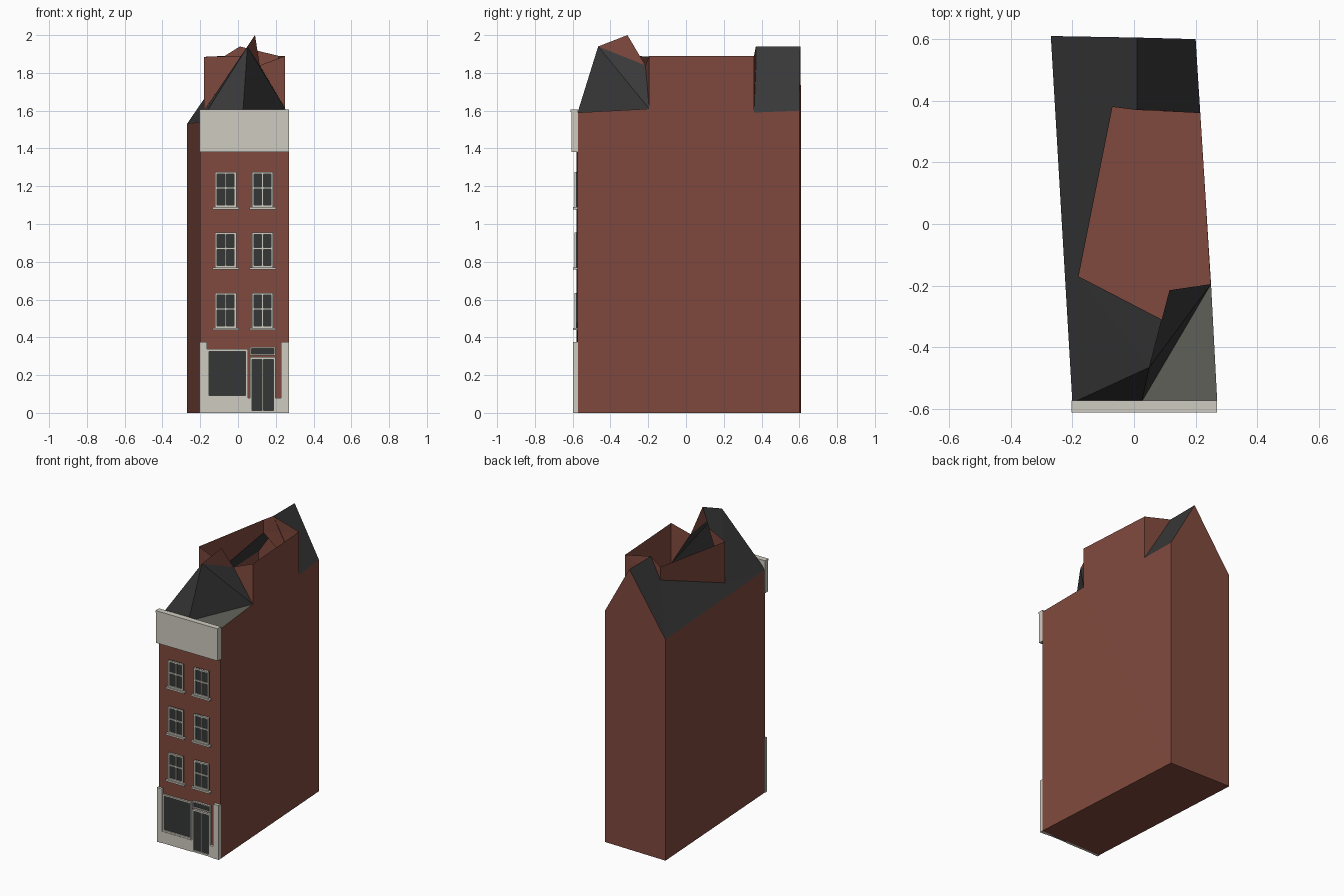
import bpy, bmesh
from mathutils import Vector

cube = bpy.data.objects.get("Cube")
if cube:
    bpy.data.objects.remove(cube, do_unlink=True)


def material(name, rgb):
    m = bpy.data.materials.new(name)
    m.use_nodes = True
    m.diffuse_color = (*rgb, 1)
    bsdf = next(n for n in m.node_tree.nodes if n.type == 'BSDF_PRINCIPLED')
    bsdf.inputs["Base Color"].default_value = (*rgb, 1)
    bsdf.inputs["Roughness"].default_value = 0.9
    return m


BRICK = material("brick", (0.215, 0.067, 0.047))
SLATE = material("slate", (0.040, 0.040, 0.040))
GLASS = material("dark glass", (0.036, 0.038, 0.038))
CREAM = material("cream stone", (0.62, 0.60, 0.53))
LEAD = material("grey flat roof", (0.12, 0.122, 0.105))


def link(name, bm, mat):
    mesh = bpy.data.meshes.new(name)
    bm.to_mesh(mesh)
    bm.free()
    mesh.materials.append(mat)
    obj = bpy.data.objects.new(name, mesh)
    bpy.context.collection.objects.link(obj)
    return obj


# Named corners of the house shell
P = {
    "fl0": (-.20, -.58, 0), "fr0": (.27, -.575, 0),
    "br0": (.20, .60, 0), "bl0": (-.27, .61, 0),
    "fl": (-.20, -.58, 1.54), "fm": (.025, -.577, 1.58),
    "fr": (.27, -.575, 1.59), "br": (.20, .60, 1.60),
    "bl": (-.27, .61, 1.53), "back_peak": (.01, .605, 1.94),
    "ridge_end": (.01, .37, 1.94), "front_peak": (.05, -.465, 1.94),
    "top_peak": (.09, -.31, 2.0), "valley": (.115, -.215, 1.84),
    "a": (-.07, .38, 1.80), "a_top": (-.07, .38, 1.89),
    "b": (.215, .36, 1.59), "b_top": (.215, .36, 1.89),
    "c": (.25, -.195, 1.61), "c_top": (.25, -.195, 1.89),
    "f": (-.18, -.17, 1.60), "f_top": (-.18, -.17, 1.885),
    "g": (.016, -.27, 1.89),
}


def shell(name, mat, *faces):
    """Flat faces through named corners, turned away from the house core."""
    bm = bmesh.new()
    verts = {}
    for face in faces:
        keys = face.split()
        for k in keys:
            if k not in verts:
                verts[k] = bm.verts.new(P[k])
        f = bm.faces.new([verts[k] for k in keys])
        f.normal_update()
        if f.normal.dot(f.calc_center_median() - Vector((0, 0, 1))) < 0:
            f.normal_flip()
    bmesh.ops.triangulate(bm, faces=[f for f in bm.faces if len(f.verts) > 4])
    return link(name, bm, mat)


# House walls, open on top
shell("house_walls", BRICK,
      "fl0 fr0 fr fm fl",
      "fr0 br0 br b b_top c_top c fr",
      "br0 bl0 bl back_peak br",
      "bl0 fl0 fl bl",
      "fl0 bl0 br0 fr0")

# Raised brick walls around the roof well
shell("roof_well_walls", BRICK,
      "a a_top f_top f",
      "f f_top g",
      "a b b_top ridge_end a_top",
      "c c_top valley",
      "front_peak top_peak valley")

# Slate slopes
shell("left_roof", SLATE, "fl front_peak top_peak f a ridge_end back_peak bl")
shell("back_roof", SLATE, "back_peak ridge_end b br")
shell("front_roof", SLATE, "fl fm front_peak", "fm c front_peak", "front_peak c valley")
shell("corner_flat_roof", LEAD, "fm fr c")

FRONT = -.577


def boxes(name, mat, depth, rects):
    """Plates on the front wall; each rect is x0, x1, z0, z1."""
    bm = bmesh.new()
    for x0, x1, z0, z1 in rects:
        vs = bmesh.ops.create_cube(bm, size=1)["verts"]
        for v in vs:
            v.co = ((x0 + x1) / 2 + v.co.x * (x1 - x0),
                    FRONT + .004 - (v.co.y < 0) * (depth + .004),
                    (z0 + z1) / 2 + v.co.z * (z1 - z0))
    return link(name, bm, mat)


def frame(x0, x1, z0, z1, t):
    """Four border strips."""
    return [(x0, x0 + t, z0, z1), (x1 - t, x1, z0, z1),
            (x0 + t, x1 - t, z0, z0 + t), (x0 + t, x1 - t, z1 - t, z1)]


# Upper windows: glass, frame with cross bars, sill
for row, z in enumerate((.45, .77, 1.09)):
    for side, x in (("right", -.065), ("left", .13)):
        tag = f"{side}_{row + 1}"
        x0, x1, z1, mid = x - .056, x + .056, z + .185, z + .1
        boxes("window_glass_" + tag, GLASS, .006, [(x0, x1, z, z1)])
        boxes("window_frame_" + tag, CREAM, .014, frame(x0, x1, z, z1, .011) +
              [(x - .005, x + .005, z, z1), (x0, x1, mid - .005, mid + .005)])
        boxes("window_sill_" + tag, CREAM, .022, [(x - .07, x + .07, z - .012, z)])

# Shop front
boxes("shop_glass", GLASS, .006, [(-.16, .045, .085, .33)])
boxes("shop_frame", CREAM, .014, frame(-.165, .052, .08, .337, .011))
boxes("shop_pilasters", CREAM, .02, [(-.203, -.165, 0, .375), (.228, .27, 0, .375)])
boxes("shop_plinth", CREAM, .017, [(-.203, .063, 0, .08), (.197, .27, 0, .08)])

# Double door and transom light
boxes("door_glass", GLASS, .006, [(.065, .197, 0, .29), (.065, .197, .305, .347)])
boxes("door_frame", CREAM, .014, frame(.063, .199, 0, .295, .012) +
      [(.126, .136, 0, .29)] + frame(.063, .199, .303, .35, .008))

# Cornice board with a thin cap
boxes("cornice", CREAM, .03, [(-.203, .27, 1.38, 1.593)])
boxes("cornice_cap", CREAM, .035, [(-.203, .27, 1.593, 1.605)])
